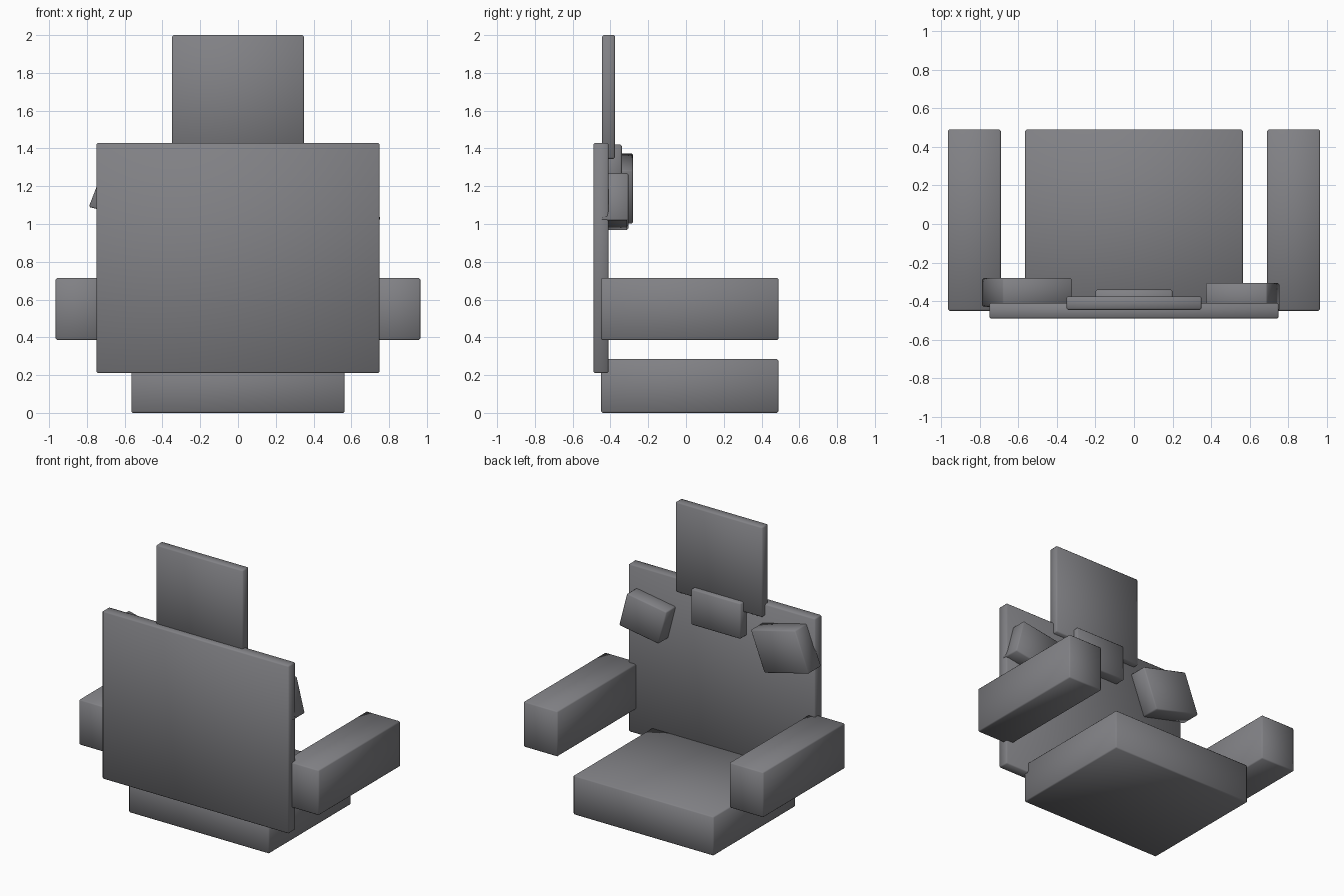
import bpy, bmesh

if "Cube" in bpy.data.objects:
    bpy.data.objects.remove(bpy.data.objects["Cube"], do_unlink=True)

grey = bpy.data.materials.new("slate_grey")
grey.use_nodes = True
colour = (0.22, 0.22, 0.235, 1)
grey.diffuse_color = colour
grey.node_tree.nodes["Principled BSDF"].inputs["Base Color"].default_value = colour


def slab(name, outline, y0, y1):
    """Extrude an x-z outline from y0 to y1 and soften its edges."""
    bm = bmesh.new()
    face = bm.faces.new([bm.verts.new((x, y0, z)) for x, z in outline])
    out = bmesh.ops.extrude_face_region(bm, geom=[face])
    verts = [g for g in out["geom"] if isinstance(g, bmesh.types.BMVert)]
    bmesh.ops.translate(bm, verts=verts, vec=(0, y1 - y0, 0))
    bmesh.ops.recalc_face_normals(bm, faces=bm.faces)
    bmesh.ops.bevel(bm, geom=bm.edges[:], offset=0.008, segments=1,
                    affect='EDGES', profile=0.5)
    for f in bm.faces:
        f.smooth = True
    mesh = bpy.data.meshes.new(name)
    bm.to_mesh(mesh)
    bm.free()
    mesh.materials.append(grey)
    obj = bpy.data.objects.new(name, mesh)
    bpy.context.collection.objects.link(obj)
    return obj


def box(name, x0, x1, y0, y1, z0, z1):
    return slab(name, [(x0, z0), (x1, z0), (x1, z1), (x0, z1)], y0, y1)


# Main seat parts
box("seat", -0.565, 0.565, -0.45, 0.49, 0, 0.285)
box("backrest", -0.75, 0.75, -0.49, -0.41, 0.21, 1.43)
box("headrest", -0.35, 0.35, -0.445, -0.375, 1.345, 2)
box("neck_pad", -0.2, 0.2, -0.45, -0.34, 1.16, 1.42)

# Armrests
for side, x0, x1 in (("left", 0.69, 0.965), ("right", -0.965, -0.69)):
    box(side + "_armrest", x0, x1, -0.45, 0.49, 0.385, 0.715)

# Tilted shoulder pads
slab("left_shoulder_pad",
     [(0.69, 1.27), (0.755, 1.02), (0.435, 0.968), (0.37, 1.218)], -0.45, -0.305)
slab("right_shoulder_pad",
     [(-0.68, 1.375), (-0.79, 1.09), (-0.43, 1.0), (-0.32, 1.285)], -0.43, -0.28)
